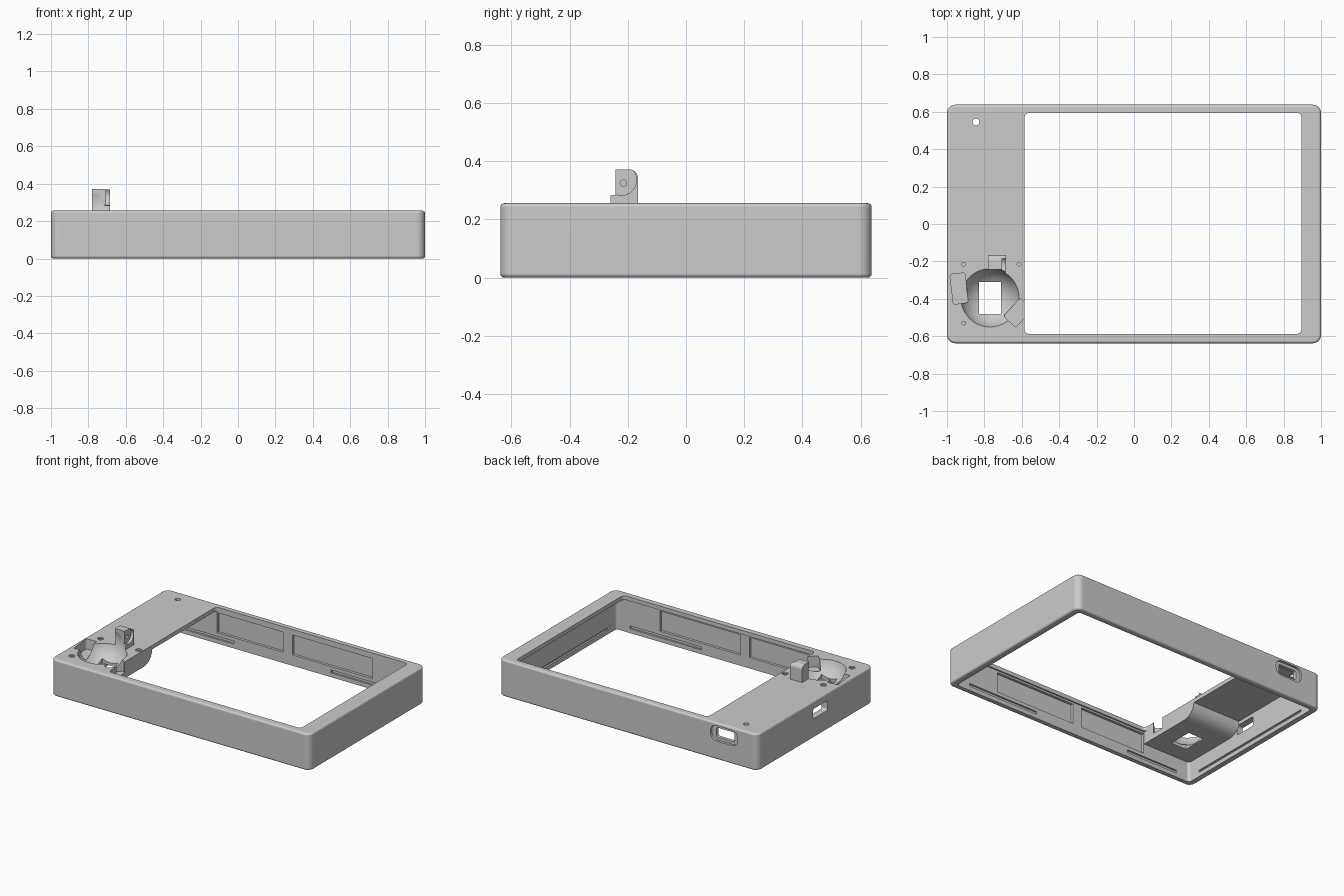
import bpy, bmesh, math
from mathutils import Matrix, Vector

if "Cube" in bpy.data.objects:
    bpy.data.objects.remove(bpy.data.objects["Cube"])

grey = bpy.data.materials.new("grey_plastic")
grey.diffuse_color = (0.6, 0.6, 0.6, 1)
grey.use_nodes = True
grey.node_tree.nodes["Principled BSDF"].inputs["Base Color"].default_value = grey.diffuse_color


def finish(bm, name):
    """Weld, point all faces outward and link as an object."""
    bmesh.ops.remove_doubles(bm, verts=bm.verts, dist=1e-5)
    bmesh.ops.recalc_face_normals(bm, faces=bm.faces)
    bm.normal_update()
    if bm.calc_volume(signed=True) < 0:
        bmesh.ops.reverse_faces(bm, faces=bm.faces)
        bm.normal_update()
    me = bpy.data.meshes.new(name)
    bm.to_mesh(me)
    bm.free()
    ob = bpy.data.objects.new(name, me)
    bpy.context.collection.objects.link(ob)
    me.materials.append(grey)
    return ob


def rounded(x, y, r, n=6):
    """Rounded rectangle outline, counter-clockwise."""
    pts = []
    for i, (cx, cy) in enumerate(((x[1] - r, y[1] - r), (x[0] + r, y[1] - r),
                                  (x[0] + r, y[0] + r), (x[1] - r, y[0] + r))):
        for k in range(n + 1):
            a = (i + k / n) * math.pi / 2
            pts.append((cx + r * math.cos(a), cy + r * math.sin(a)))
    return pts


def loft(name, rings, closed=False):
    """Skin a list of (outline, z); closed joins last to first, else caps."""
    bm = bmesh.new()
    loops = [[bm.verts.new((x, y, z)) for x, y in pts] for pts, z in rings]
    pairs = list(zip(loops, loops[1:]))
    if closed:
        pairs.append((loops[-1], loops[0]))
    else:
        bm.faces.new(loops[0])
        bm.faces.new(loops[-1])
    for a, b in pairs:
        for i in range(len(a)):
            j = (i + 1) % len(a)
            bm.faces.new((a[i], a[j], b[j], b[i]))
    return finish(bm, name)


def box(name, x, y, z, r=0.001, axis=2, turn=0.0):
    """Block from ranges, edges along axis rounded by r."""
    spans = [x, y, z]
    mid = Vector([sum(s) / 2 for s in spans])
    u, v = [(s[0] - sum(s) / 2, s[1] - sum(s) / 2)
            for s in (spans[(axis + 1) % 3], spans[(axis + 2) % 3])]
    h = (spans[axis][1] - spans[axis][0]) / 2
    ob = loft(name, [(rounded(u, v, r), -h), (rounded(u, v, r), h)])
    order = {0: Matrix(((0, 0, 1), (1, 0, 0), (0, 1, 0))),
             1: Matrix(((0, 1, 0), (0, 0, 1), (1, 0, 0))),
             2: Matrix.Identity(3)}[axis].to_4x4()
    ob.data.transform(Matrix.Translation(mid) @ Matrix.Rotation(turn, 4, 'Z') @ order)
    return ob


def cylinder(name, at, r, depth, axis='Z'):
    bm = bmesh.new()
    rot = Matrix.Rotation(math.pi / 2, 4, 'Y') if axis == 'X' else Matrix()
    bmesh.ops.create_cone(bm, cap_ends=True, segments=32, radius1=r, radius2=r,
                          depth=depth, matrix=Matrix.Translation(at) @ rot)
    return finish(bm, name)


def ball(name, at, r):
    bm = bmesh.new()
    bmesh.ops.create_uvsphere(bm, u_segments=64, v_segments=32, radius=r,
                              matrix=Matrix.Translation(at))
    return finish(bm, name)


def prism(name, points, x):
    """Extrude a (y, z) profile along x."""
    bm = bmesh.new()
    a, b = [[bm.verts.new((px, y, z)) for y, z in points] for px in x]
    bm.faces.new(a)
    bm.faces.new(b)
    for i in range(len(a)):
        j = (i + 1) % len(a)
        bm.faces.new((a[i], a[j], b[j], b[i]))
    return finish(bm, name)


def volume(me):
    bm = bmesh.new()
    bm.from_mesh(me)
    v = bm.calc_volume(signed=True)
    bm.free()
    return v


def cut(tool, *targets):
    """Subtract tool from each target, keeping only results that lose volume."""
    for ob in targets:
        old = volume(ob.data)
        for solver in ('MANIFOLD', 'EXACT', 'FLOAT'):
            m = ob.modifiers.new("cut", 'BOOLEAN')
            m.operation = 'DIFFERENCE'
            m.object = tool
            try:
                m.solver = solver
            except TypeError:
                ob.modifiers.clear()
                continue
            bpy.context.view_layer.update()
            dg = bpy.context.evaluated_depsgraph_get()
            me = bpy.data.meshes.new_from_object(ob.evaluated_get(dg))
            ob.modifiers.clear()
            if 0.4 * old < volume(me) < old - 1e-9:
                ob.data = me
                break
    bpy.data.objects.remove(tool)


TOP, Y0, Y1 = 0.256, -0.638, 0.638
BALL = (-0.77, -0.395, 0.30)


def shell(d):
    return rounded((-1 + d, 1 - d), (Y0 + d, Y1 - d), 0.045 - d)


# Case: rounded outer shell, top screen opening and cavity skinned as one ring
R = 0.014
steps = [k * math.pi / 8 for k in range(5)]
rings = [(shell(R - R * math.sin(a)), R - R * math.cos(a)) for a in steps]
rings += [(shell(R - R * math.cos(a)), TOP - R + R * math.sin(a)) for a in steps]
opening = rounded((-0.585, 0.895), (-0.588, 0.594), 0.025)
cavity = rounded((-0.955, 0.955), (Y0 + 0.04, Y1 - 0.04), 0.02)
rings += [(opening, TOP), (opening, 0.228), (cavity, 0.228), (cavity, 0)]
case = loft("case", rings, closed=True)

# Corner block that carries the ball cup, blending up into the top plate
sweep = [(-0.20 + 0.09 * math.sin(t * math.pi / 12), 0.232 - 0.09 * math.cos(t * math.pi / 12))
         for t in range(6)]
block = prism("cup_block", [(-0.605, 0.228), (-0.605, 0.142)] + sweep + [(-0.11, 0.228)],
              (-0.96, -0.585))

# Side wall recesses, either side of a middle rib, and thin slots near the base
for s in (-1, 1):
    y = s * (Y1 - 0.04)
    for x in ((-0.58, -0.07), (0.0, 0.62)):
        cut(box("recess", x, (y - 0.018, y + 0.018), (0.075, 0.215)), case)
    for x in ((-0.85, -0.45), (0.3, 0.85)):
        cut(box("slot", x, (y - 0.012, y + 0.012), (0.03, 0.05)), case)
    x = s * 0.955
    cut(box("slot", (x - 0.012, x + 0.012), (-0.5, 0.5), (0.03, 0.045)), case)

# Ball cup with a window in its floor
cut(ball("cup_cut", BALL, 0.162), case, block)
cut(box("window", (-0.83, -0.71), (-0.48, -0.31), (0.05, 0.3)), case, block)

# Bearing pockets around the cup
cut(box("pocket", (-0.975, -0.895), (-0.425, -0.265), (0.185, 0.4), r=0.01, turn=0.12),
    case, block)
cut(box("pocket", (-0.685, -0.555), (-0.52, -0.43), (0.18, 0.4), r=0.01, turn=0.8),
    case, block)

# Countersunk screw holes and indicator hole
for x, y in ((-0.91, -0.215), (-0.615, -0.215), (-0.91, -0.53)):
    cut(cylinder("sink", (x, y, TOP), 0.02, 0.016), case)
    cut(cylinder("screw_hole", (x, y, TOP), 0.01, 0.12), case, block)
cut(cylinder("indicator_hole", (-0.845, 0.545, TOP), 0.018, 0.2), case)

# Back port with rounded surround, and left side port
cut(box("surround", (-0.845, -0.635), (0.622, 0.7), (0.13, 0.236), r=0.045, axis=1), case)
cut(box("back_port", (-0.81, -0.67), (0.5, 0.7), (0.15, 0.216), r=0.012, axis=1), case)
cut(box("side_port", (-1.1, -0.9), (-0.13, 0.03), (0.135, 0.203), r=0.015, axis=0), case)

# Standing bearing post, hollowed towards the ball
arc = [(-0.195 + 0.03 * math.sin(t * math.pi / 12), 0.342 + 0.03 * math.cos(t * math.pi / 12))
       for t in range(7)]
post = prism("bearing_post", [(-0.26, 0.24), (-0.26, 0.282), (-0.242, 0.285), (-0.242, 0.372)]
             + arc + [(-0.165, 0.24)], (-0.78, -0.685))
cut(ball("cup_cut", BALL, 0.162), post)
cut(cylinder("bearing_recess", (-0.68, -0.222, 0.335), 0.052, 0.05, 'X'), post)
cut(cylinder("pin_hole", (-0.72, -0.215, 0.325), 0.011, 0.08, 'X'), post)

# Smooth the rounded edges while keeping flats crisp
for ob in (case, block, post):
    bpy.ops.object.select_all(action='DESELECT')
    ob.select_set(True)
    bpy.context.view_layer.objects.active = ob
    bpy.ops.object.shade_smooth_by_angle(angle=math.radians(30))
    ob.modifiers.new("flats", 'WEIGHTED_NORMAL').keep_sharp = True
